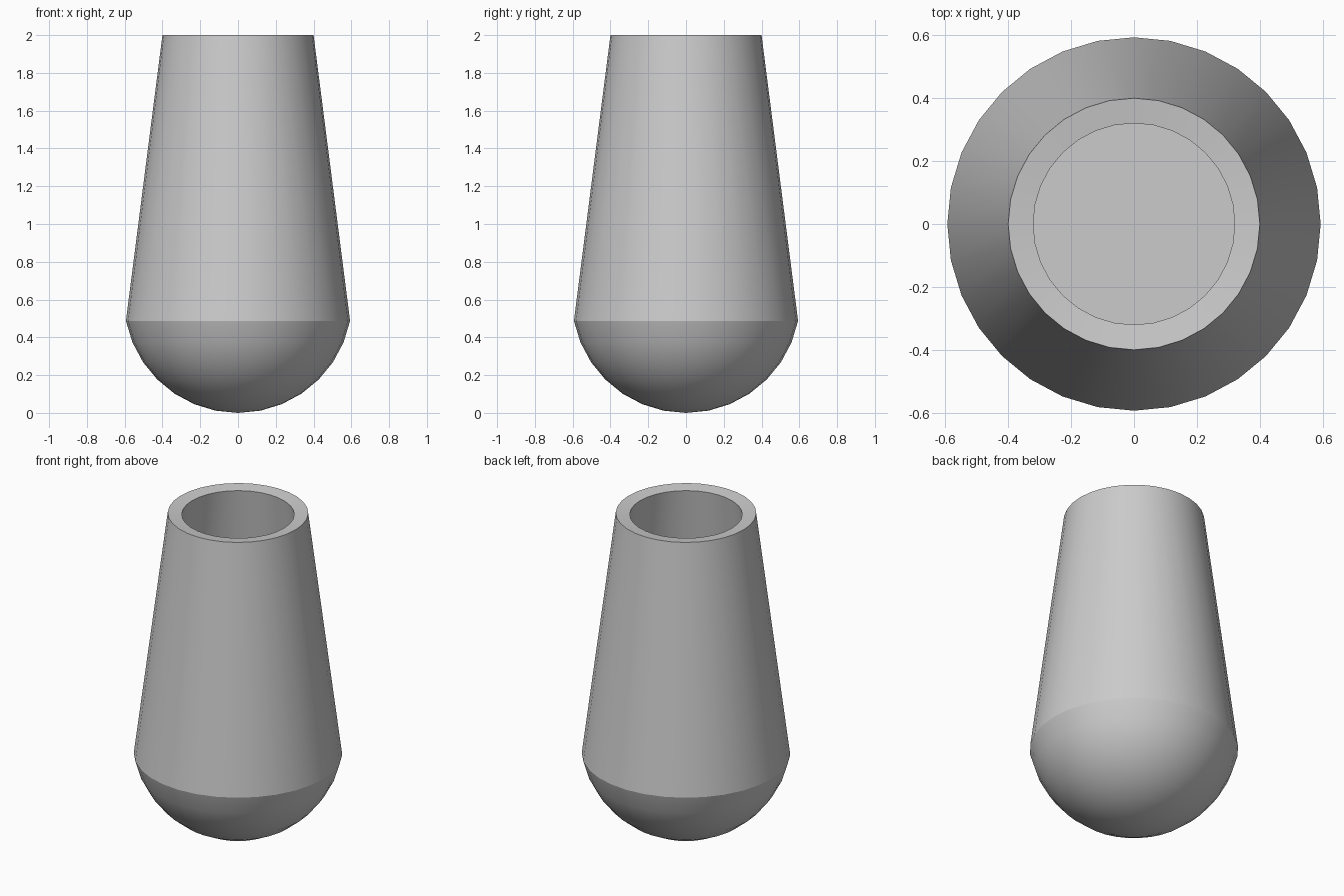
import bpy, bmesh
from mathutils import Matrix
from math import cos, sin, radians

if "Cube" in bpy.data.objects:
    bpy.data.objects.remove(bpy.data.objects["Cube"])

R = 0.605                       # radius of the rounded base
STEP = radians(11.25)           # one ring of a 16-ring sphere
SEAM_R, SEAM_Z = R * cos(STEP), R - R * sin(STEP)
TOP_R, TOP_Z, WALL = 0.40, 2.0, 0.08


def make_object(name, bm):
    bm.normal_update()
    mesh = bpy.data.meshes.new(name)
    bm.to_mesh(mesh)
    bm.free()
    obj = bpy.data.objects.new(name, mesh)
    bpy.context.collection.objects.link(obj)
    bpy.ops.object.select_all(action='DESELECT')
    obj.select_set(True)
    bpy.context.view_layer.objects.active = obj
    return obj


# tapered hollow body, open at the top with a floor inside
bm = bmesh.new()
bmesh.ops.create_cone(bm, cap_ends=True, segments=32, radius1=SEAM_R, radius2=TOP_R,
                      depth=TOP_Z - SEAM_Z,
                      matrix=Matrix.Translation((0, 0, (TOP_Z + SEAM_Z) / 2)))
top = [f for f in bm.faces if all(v.co.z > TOP_Z - 0.01 for v in f.verts)]
bmesh.ops.delete(bm, geom=top, context='FACES_ONLY')
body = make_object("body", bm)
shell = body.modifiers.new("wall", 'SOLIDIFY')
shell.thickness = WALL
shell.offset = -1
shell.use_even_offset = True
bpy.ops.object.modifier_apply(modifier=shell.name)
bpy.ops.object.shade_smooth_by_angle(angle=radians(30))

# rounded base: lower part of a sphere
bm = bmesh.new()
bmesh.ops.create_uvsphere(bm, u_segments=32, v_segments=16, radius=R,
                          matrix=Matrix.Translation((0, 0, R)))
upper = [v for v in bm.verts if v.co.z > SEAM_Z + 0.01]
bmesh.ops.delete(bm, geom=upper, context='VERTS')
base = make_object("rounded_base", bm)
bpy.ops.object.shade_smooth_by_angle(angle=radians(30))
